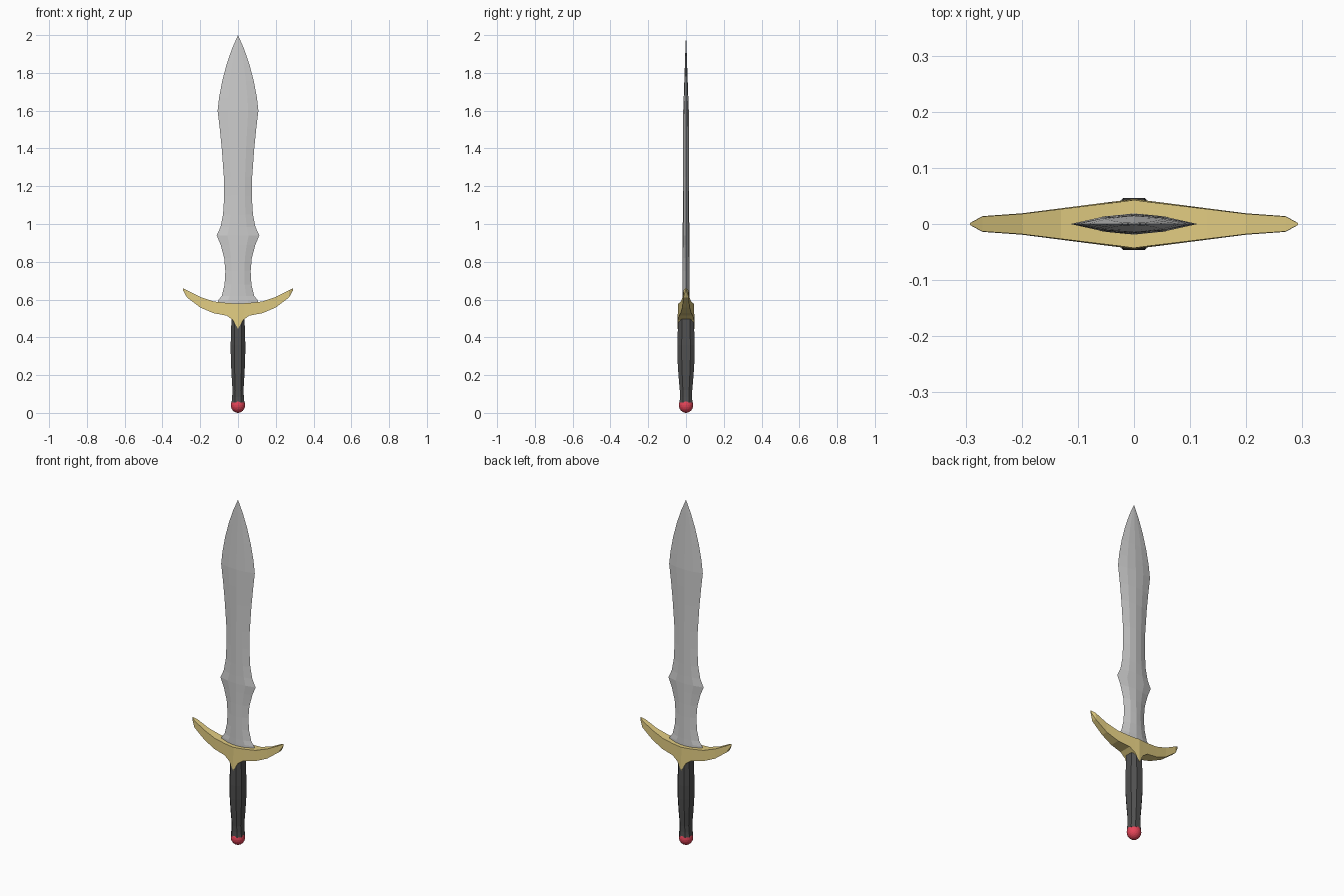
import bpy, bmesh

if "Cube" in bpy.data.objects:
    bpy.data.objects.remove(bpy.data.objects["Cube"])


def paint(obj, name, rgb):
    mat = bpy.data.materials.new(name)
    mat.diffuse_color = (*rgb, 1)
    mat.use_nodes = True
    mat.node_tree.nodes["Principled BSDF"].inputs["Base Color"].default_value = mat.diffuse_color
    obj.data.materials.append(mat)


def loft(name, rings, tip=None):
    """Skin a stack of equal-length rings, closed by caps or a tip point."""
    bm = bmesh.new()
    loops = [[bm.verts.new(p) for p in ring] for ring in rings]
    n = len(loops[0])
    for a, b in zip(loops, loops[1:]):
        for i in range(n):
            j = (i + 1) % n
            bm.faces.new((a[i], a[j], b[j], b[i]))
    bm.faces.new(loops[0][::-1])
    if tip:
        t = bm.verts.new(tip)
        for i in range(n):
            bm.faces.new((loops[-1][i], loops[-1][(i + 1) % n], t))
    else:
        bm.faces.new(loops[-1])
    bmesh.ops.recalc_face_normals(bm, faces=bm.faces)
    mesh = bpy.data.meshes.new(name)
    bm.to_mesh(mesh)
    bm.free()
    obj = bpy.data.objects.new(name, mesh)
    bpy.context.collection.objects.link(obj)
    return obj


# Blade: leaf-shaped outline (z, half width) with a ridged, bevelled section
outline = [(0.56, 0.108), (0.595, 0.105), (0.62, 0.086), (0.68, 0.071),
           (0.75, 0.067), (0.82, 0.073), (0.89, 0.092), (0.94, 0.113),
           (0.985, 0.092), (1.05, 0.079), (1.15, 0.073), (1.25, 0.075),
           (1.4, 0.086), (1.5, 0.096), (1.6, 0.108), (1.67, 0.1),
           (1.76, 0.083), (1.85, 0.059), (1.93, 0.031)]
rings = []
for z, w in outline:
    d = 0.019 - 0.004 * (z - 0.56)
    if z > 1.6:
        d *= (2.03 - z) / 0.43
    rings.append([(w, 0, z), (w * 0.5, d * 0.72, z), (0, d, z),
                  (-w * 0.5, d * 0.72, z), (-w, 0, z), (-w * 0.5, -d * 0.72, z),
                  (0, -d, z), (w * 0.5, -d * 0.72, z)])
loft("blade", rings, (0, 0, 2.0))

# Crossguard: stations (x, half depth, bottom z, top z), mirrored about x = 0
half = [(0, 0.045, 0.445, 0.58), (0.028, 0.041, 0.492, 0.58),
        (0.06, 0.037, 0.515, 0.582), (0.13, 0.028, 0.528, 0.59),
        (0.2, 0.019, 0.558, 0.614), (0.27, 0.014, 0.611, 0.649),
        (0.292, 0.002, 0.65, 0.661)]
stations = [(-x, d, b, t) for x, d, b, t in half[:0:-1]] + half
guard = loft("crossguard", [[(x, -d, b), (x, d, b), (x, d * 0.95, t), (x, -d * 0.95, t)]
                            for x, d, b, t in stations])
paint(guard, "gold", (0.75, 0.6, 0.22))

# Grip: eight-sided, swelling in the middle; (z, half width x, half depth y)
grip_profile = [(0.055, 0.034, 0.034), (0.085, 0.031, 0.032), (0.12, 0.029, 0.033),
                (0.2, 0.034, 0.04), (0.28, 0.038, 0.045), (0.36, 0.039, 0.046),
                (0.45, 0.036, 0.043), (0.54, 0.034, 0.041)]
octagon = [(1, -0.5), (1, 0.5), (0.5, 1), (-0.5, 1),
           (-1, 0.5), (-1, -0.5), (-0.5, -1), (0.5, -1)]
grip = loft("grip", [[(u * w, v * d, z) for u, v in octagon] for z, w, d in grip_profile])
paint(grip, "dark_leather", (0.08, 0.08, 0.08))

# Pommel: faceted red gem
bpy.ops.mesh.primitive_ico_sphere_add(subdivisions=3, radius=1, location=(0, 0, 0.042))
pommel = bpy.context.object
pommel.name = "pommel"
pommel.scale = (0.038, 0.038, 0.042)
paint(pommel, "red_gem", (0.8, 0.06, 0.1))
